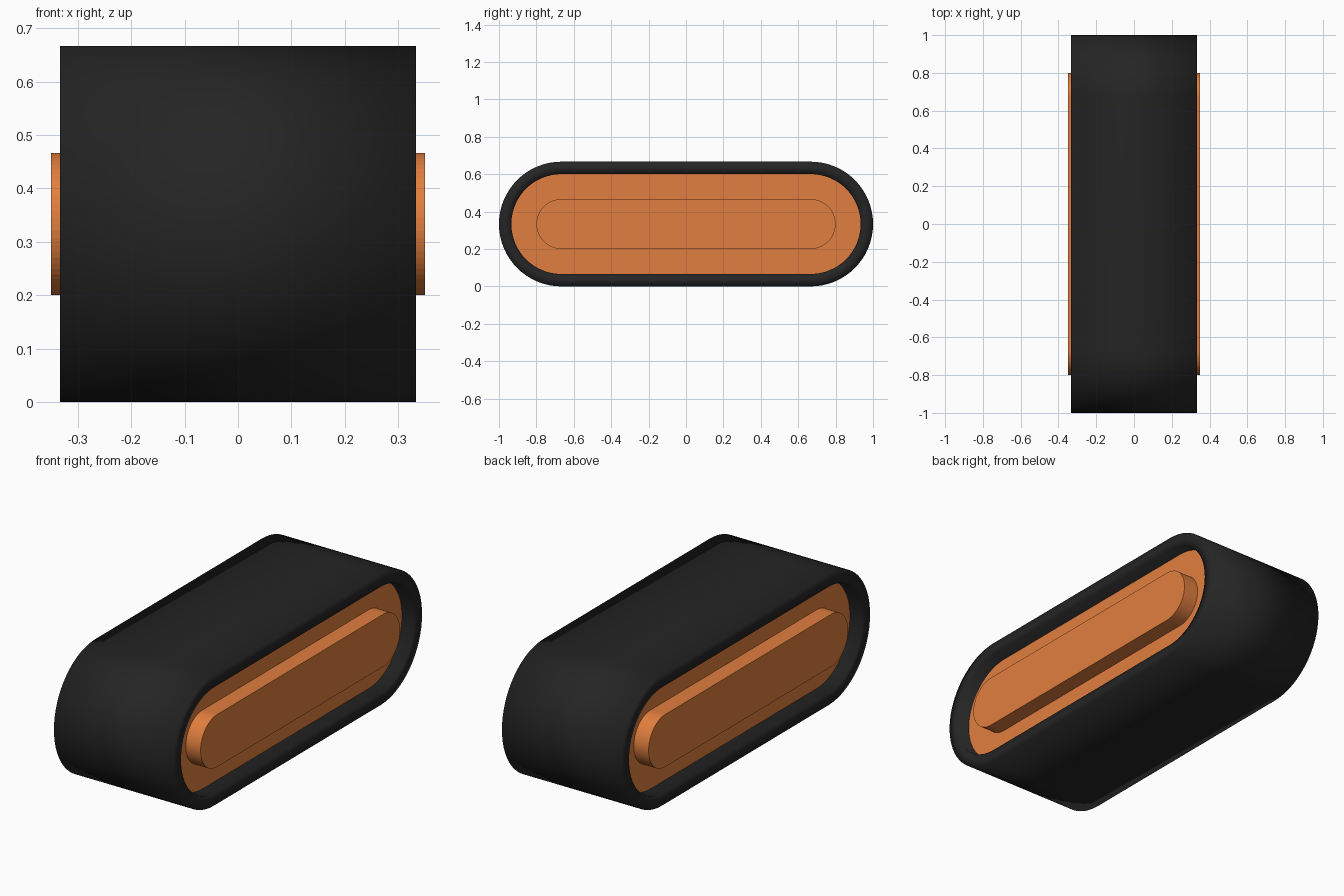
import bpy, bmesh, math

if "Cube" in bpy.data.objects:
    bpy.data.objects.remove(bpy.data.objects["Cube"])

HALF = 2 / 3      # distance from centre to each end arc centre
MID_Z = 1 / 3
SEGS = 32         # segments per half circle


def material(name, rgb):
    m = bpy.data.materials.new(name)
    m.diffuse_color = (*rgb, 1)
    m.use_nodes = True
    m.node_tree.nodes["Principled BSDF"].inputs["Base Color"].default_value = m.diffuse_color
    return m


def stadium(bm, x, r):
    """Loop of vertices shaped like a stadium in the YZ plane."""
    loop = []
    for side in (1, -1):
        for i in range(SEGS + 1):
            a = -math.pi / 2 + math.pi * i / SEGS
            loop.append(bm.verts.new((x, side * (HALF + r * math.cos(a)),
                                      MID_Z + side * r * math.sin(a))))
    return loop


def loft(name, profile, mat, closed, smooth):
    """Join stadium loops given as (x, radius); closed makes a ring, else caps the ends."""
    bm = bmesh.new()
    loops = [stadium(bm, x, r) for x, r in profile]
    pairs = list(zip(loops, loops[1:]))
    if closed:
        pairs.append((loops[-1], loops[0]))
    else:
        bm.faces.new(loops[0])
        bm.faces.new(loops[-1])
    for a, b in pairs:
        n = len(a)
        for i in range(n):
            j = (i + 1) % n
            bm.faces.new((a[i], a[j], b[j], b[i]))
    bmesh.ops.recalc_face_normals(bm, faces=bm.faces)
    for f in bm.faces:
        f.smooth = smooth
    me = bpy.data.meshes.new(name)
    bm.to_mesh(me)
    bm.free()
    me.materials.append(mat)
    ob = bpy.data.objects.new(name, me)
    bpy.context.collection.objects.link(ob)
    return ob


black = material("rubber black", (0.018, 0.018, 0.018))
orange = material("orange", (0.75, 0.21, 0.05))

# Rubber belt: thick ring, softly shaded over its edges
W, R, INNER = 1 / 3, 1 / 3, 0.267
loft("track_belt", [(-W, INNER), (-W, R), (W, R), (W, INNER)], black, True, True)

# Recessed core with a raised bar on each side
P, B, BR = 0.267, 0.35, 0.133
loft("track_core", [(-B, BR), (-P, BR), (-P, INNER), (P, INNER), (P, BR), (B, BR)],
     orange, False, False)
